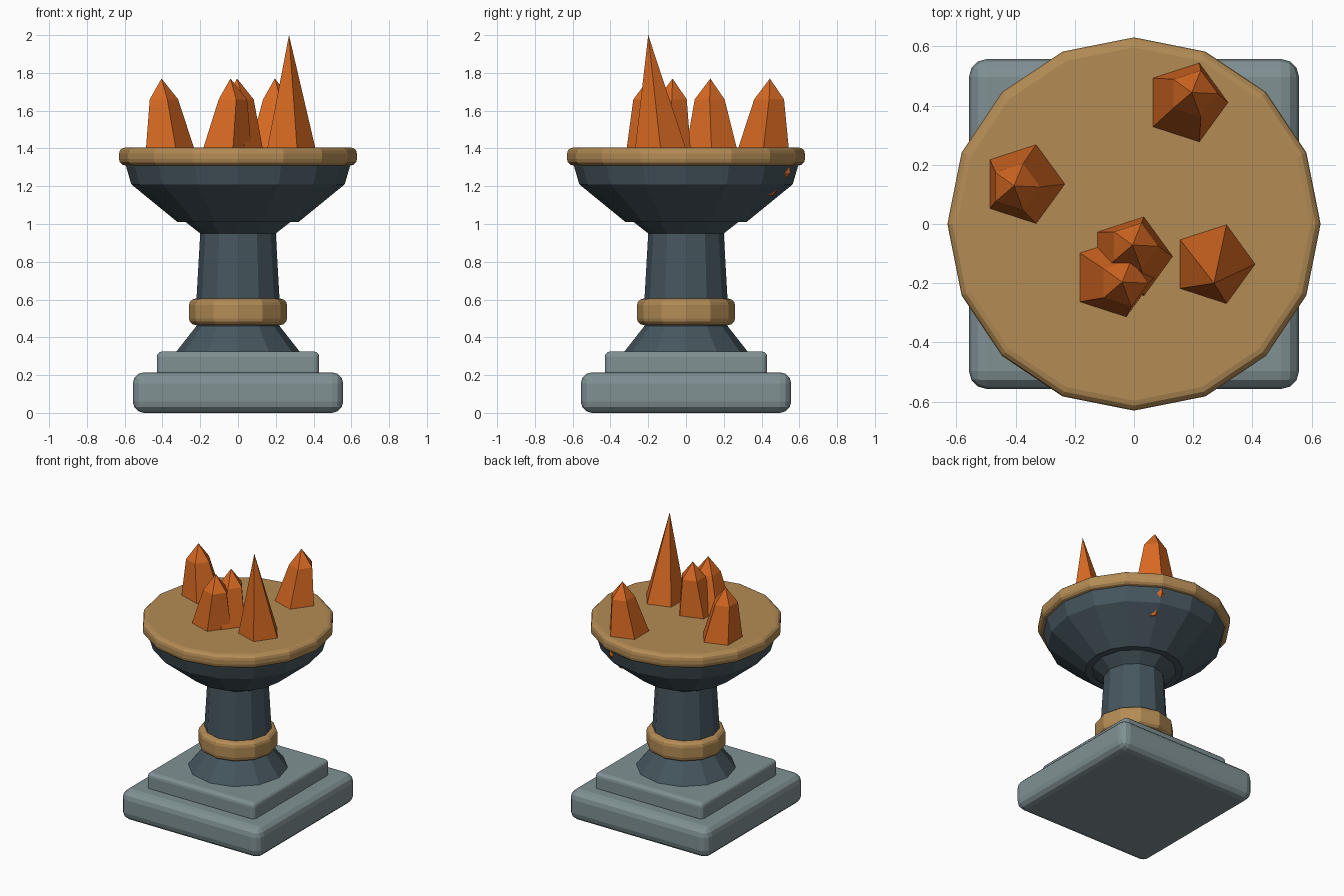
import bpy, bmesh
from math import cos, sin, tau, radians

cube = bpy.data.objects.get("Cube")
if cube:
    bpy.data.objects.remove(cube, do_unlink=True)


def material(name, rgb):
    mat = bpy.data.materials.new(name)
    mat.use_nodes = True
    mat.diffuse_color = (*rgb, 1)
    mat.node_tree.nodes["Principled BSDF"].inputs["Base Color"].default_value = (*rgb, 1)
    return mat


slate = material("dark slate", (0.061, 0.093, 0.112))
stone = material("pale stone", (0.216, 0.283, 0.296))
bronze = material("bronze", (0.456, 0.262, 0.091))
orange = material("crystal orange", (0.68, 0.141, 0.016))


def finish(name, bm, mat, bevel=0):
    bmesh.ops.recalc_face_normals(bm, faces=bm.faces)
    mesh = bpy.data.meshes.new(name)
    bm.to_mesh(mesh)
    bm.free()
    mesh.materials.append(mat)
    obj = bpy.data.objects.new(name, mesh)
    bpy.context.collection.objects.link(obj)
    if bevel:
        mod = obj.modifiers.new("Bevel", "BEVEL")
        mod.width = bevel
        mod.segments = 3
        mod.limit_method = "ANGLE"
        mod.angle_limit = radians(40)
    return obj


def stacked_rings(name, sides, rings, mat, bevel=0):
    """Bridge polygon rings (x, y, z, radius); radius 0 makes a point."""
    bm = bmesh.new()
    loops = []
    for x, y, z, r in rings:
        angles = [tau * i / sides for i in range(sides)] if r else [0]
        loops.append([bm.verts.new((x + r * cos(a), y + r * sin(a), z)) for a in angles])
    for low, high in zip(loops, loops[1:]):
        for i in range(sides):
            j = (i + 1) % sides
            if len(high) == 1:
                bm.faces.new((low[i], low[j], high[0]))
            else:
                bm.faces.new((low[i], low[j], high[j], high[i]))
    for cap in (loops[0], loops[-1]):
        if len(cap) > 1:
            bm.faces.new(cap)
    return finish(name, bm, mat, bevel)


def turned(name, sides, profile, mat, bevel=0):
    return stacked_rings(name, sides, [(0, 0, z, r) for r, z in profile], mat, bevel)


def slab(name, half, bottom, top, bevel):
    bm = bmesh.new()
    bmesh.ops.create_cube(bm, size=1)
    for v in bm.verts:
        v.co.x *= 2 * half
        v.co.y *= 2 * half
        v.co.z = top if v.co.z > 0 else bottom
    return finish(name, bm, stone, bevel)


# Stepped square base
slab("lower_base_slab", 0.557, 0, 0.215, 0.06)
slab("upper_base_slab", 0.43, 0.19, 0.325, 0.028)

# Column with flared foot and neck
turned("column", 12, [(0.33, 0.32), (0.22, 0.46), (0.22, 0.6), (0.2, 0.95), (0.29, 1.02)], slate)
turned("column_band", 12, [(0.26, 0.465), (0.26, 0.605)], bronze, 0.035)

# Bowl and its closed rim
turned("bowl", 16, [(0.32, 1.01), (0.565, 1.21), (0.6, 1.33)], slate)
turned("bowl_rim", 16, [(0.63, 1.31), (0.63, 1.405)], bronze, 0.033)

# Blunt crystals: name, centre at the rim, shoulder centre
crystals = [
    ("left_crystal", -0.373, 0.135, -0.40, 0.125),
    ("front_crystal", -0.07, -0.18, -0.035, -0.2),
    ("middle_crystal", -0.01, -0.11, 0.0, -0.075),
    ("back_crystal", 0.177, 0.41, 0.2, 0.44),
]
for name, x, y, sx, sy in crystals:
    stacked_rings(name, 5, [
        (x, y - 0.03, 1.15, 0.085),
        (x, y, 1.27, 0.15),
        (x, y, 1.4, 0.141),
        (sx, sy, 1.66, 0.083),
        (sx - 0.005, sy + 0.004, 1.77, 0),
    ], orange)

# Tall pointed crystal
stacked_rings("tall_crystal", 5, [
    (0.269, -0.12, 1.27, 0.15),
    (0.269, -0.135, 1.4, 0.141),
    (0.27, -0.2, 2.0, 0),
], orange)
